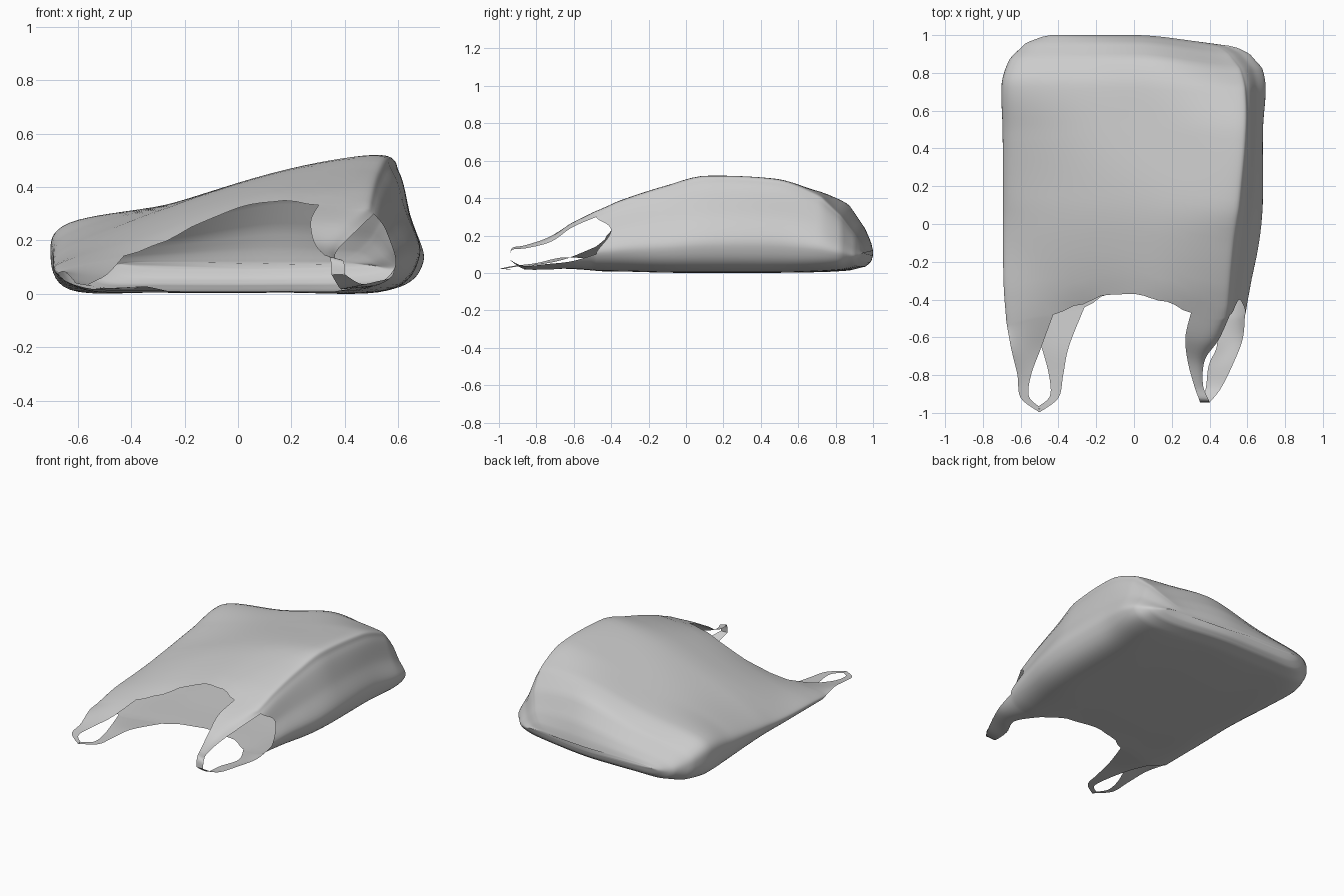
import bpy, bmesh, math
from mathutils import Vector

if "Cube" in bpy.data.objects:
    bpy.data.objects.remove(bpy.data.objects["Cube"])

SUB = 8        # columns between neighbouring section points
ROWS = 44      # rows from the mouth to the closed end


def spline(pts, t, closed=False):
    """Catmull-Rom through pts, t measured in point indices."""
    n = len(pts)
    i = math.floor(t) if closed else min(int(t), n - 2)
    f = t - i
    pick = (lambda k: pts[k % n]) if closed else (lambda k: pts[max(0, min(n - 1, k))])
    a, b, c, d = (pick(i + k) for k in (-1, 0, 1, 2))
    return 0.5 * (2 * b + (c - a) * f + (2 * a - 5 * b + 4 * c - d) * f * f
                  + (3 * b - a - 3 * c + d) * f ** 3)


def smooth(a, b, x):
    x = max(0, min(1, (x - a) / (b - a)))
    return x * x * (3 - 2 * x)


# Body stations: y, left x, right x, ridge x, ridge z, top z right, top z left, left side z, floor z
STATIONS = [
    (-0.55, -.67, .58, .485, .32, .29, .17, .11, .025),
    (-0.35, -.685, .61, .50, .40, .375, .25, .14, .025),
    (-0.10, -.69, .66, .525, .475, .435, .31, .16, .02),
    (0.10, -.69, .68, .555, .53, .46, .34, .185, .02),
    (0.50, -.695, .68, .585, .505, .45, .345, .24, .02),
    (0.75, -.70, .695, .58, .425, .425, .335, .27, .025),
    (0.88, -.655, .675, .55, .325, .37, .28, .225, .032),
    (0.96, -.57, .61, .49, .22, .25, .20, .165, .05),
    (0.99, -.49, .55, .44, .165, .175, .155, .14, .075),
    (1.00, -.44, .50, .38, .125, .125, .125, .125, .11),
]
ROWV = [Vector(s) for s in STATIONS]

# Mouth edge: (position around the section, y)
MOUTH = [(0, -.50), (1, -.44), (1.35, -.37), (1.7, -.34), (2.2, -.37), (2.67, -.46), (3.3, -.48),
         (4, -.48), (5, -.40), (6, -.48), (7, -.50), (7.5, -.47), (7.9, -.41), (8.4, -.37),
         (8.8, -.375), (9.2, -.43), (9.5, -.48), (10.3, -.52), (10.8, -.52), (11.3, -.47), (12, -.50)]


def mouth_y(u):
    for (a, ya), (b, yb) in zip(MOUTH, MOUTH[1:]):
        if a <= u <= b:
            return ya + (yb - ya) * smooth(a, b, u)


def surface(u, y):
    """Point on the bag skin: u runs round the section, y along the bag."""
    i = max(k for k in range(len(STATIONS) - 1) if STATIONS[k][0] <= y or k == 0)
    f = (y - STATIONS[i][0]) / (STATIONS[i + 1][0] - STATIONS[i][0])
    if y > 0.88:
        s = ROWV[i].lerp(ROWV[i + 1], f)
    else:
        s = spline(ROWV, i + f)
    _, xl, xr, xt, zt, z1, z2, zl, zb = s
    k = xr / .68
    low = zb - .008
    tuck = .13 - .06 * smooth(-.2, .75, y)      # left side overhangs the floor
    ring = [(xl + tuck, zb), (-.3 * k, low), (.15 * k, low), (xr - .12, zb),
            (xr, zb + .26 * (zt - zb)), ((xr + xt) / 2 + .01, zb + .6 * (zt - zb)),
            (xt + .02, zt - .1 * (zt - zb)), (xt - .05, zt), (.15 * k, z1),
            (-.25 * k, z2), (xl + .07, zl), (xl, zb + .55 * (zl - zb))]
    p = spline([Vector(q) for q in ring], u, True)
    # skewed closed end
    y -= .06 * smooth(.0, .6, p.x) * smooth(.5, 1, y)
    # soft dents in the film
    dent = .005 * math.sin(7 * p.x + 3 * y) * math.sin(6 * y + 1) * smooth(.1, .2, p.y)
    return Vector((p.x, y, p.y + dent))


bm = bmesh.new()

# Bag body
NCOL = 12 * SUB
grid = []
for c in range(NCOL):
    u = c / SUB
    y0 = mouth_y(u)
    grid.append([bm.verts.new(surface(u, y0 + (1 - y0) * (1 - (1 - r / ROWS) ** 1.9)))
                 for r in range(ROWS + 1)])
for c in range(NCOL):
    a, b = grid[c], grid[(c + 1) % NCOL]
    for r in range(ROWS):
        bm.faces.new((a[r], b[r], b[r + 1], a[r + 1]))
# closed end seam
bm.faces.new([col[-1] for col in grid])


def handle_strip(u0, u1, stations, steps=28):
    """Strip that grows out of the mouth between u0 and u1 along paired edge points."""
    cols = range(round(u0 * SUB), round(u1 * SUB) + 1)
    prev = [grid[c][0] for c in cols]
    n = len(prev) - 1
    first = [v.co.copy() for v in prev]
    bulge = [p - first[0].lerp(first[-1], j / n) for j, p in enumerate(first)]
    left = [first[0]] + [Vector(a) for a, b in stations]
    right = [first[-1]] + [Vector(b) for a, b in stations]
    for k in range(1, steps + 1):
        t = k / steps
        a = spline(left, t * (len(left) - 1))
        b = spline(right, t * (len(right) - 1))
        row = [bm.verts.new(a.lerp(b, j / n) + bulge[j] * (1 - t) ** 3) for j in range(n + 1)]
        for j in range(n):
            bm.faces.new((prev[j], row[j], row[j + 1], prev[j + 1]))
        prev = row


# Right handle: raised upper strip and lower strip meeting at the tip
handle_strip(6, 7.5, [((.45, -.61, .25), (.272, -.60, .28)),
                      ((.375, -.72, .175), (.285, -.73, .20)),
                      ((.365, -.85, .14), (.32, -.86, .155)),
                      ((.395, -.93, .13), (.345, -.93, .14)),
                      ((.40, -.945, .08), (.35, -.945, .08))])
handle_strip(2.625, 4, [((.44, -.62, .03), (.575, -.61, .07)),
                        ((.395, -.75, .025), (.525, -.74, .055)),
                        ((.38, -.87, .03), (.46, -.87, .045)),
                        ((.35, -.945, .08), (.40, -.945, .08))])
# Left handle: outer upper strip and inner lower strip, lying flat
handle_strip(9.5, 10.75, [((-.49, -.65, .08), (-.65, -.66, .09)),
                          ((-.545, -.80, .05), (-.617, -.80, .06)),
                          ((-.557, -.91, .04), (-.60, -.92, .045)),
                          ((-.505, -.965, .03), (-.50, -.997, .03))])
handle_strip(0, 1, [((-.49, -.65, .03), (-.345, -.65, .035)),
                    ((-.45, -.80, .025), (-.375, -.80, .03)),
                    ((-.445, -.91, .025), (-.40, -.92, .025)),
                    ((-.505, -.965, .03), (-.50, -.997, .03))])

bmesh.ops.remove_doubles(bm, verts=bm.verts, dist=.0005)
bmesh.ops.recalc_face_normals(bm, faces=bm.faces)
# rest on the floor, with the lowest dip of the film just touching it
low = min(v.co.z for v in bm.verts)
bmesh.ops.translate(bm, verts=bm.verts, vec=(0, 0, -low))
mesh = bpy.data.meshes.new("carrier_bag")
bm.to_mesh(mesh)
bm.free()
bag = bpy.data.objects.new("carrier_bag", mesh)
bpy.context.collection.objects.link(bag)
for poly in mesh.polygons:
    poly.use_smooth = True
